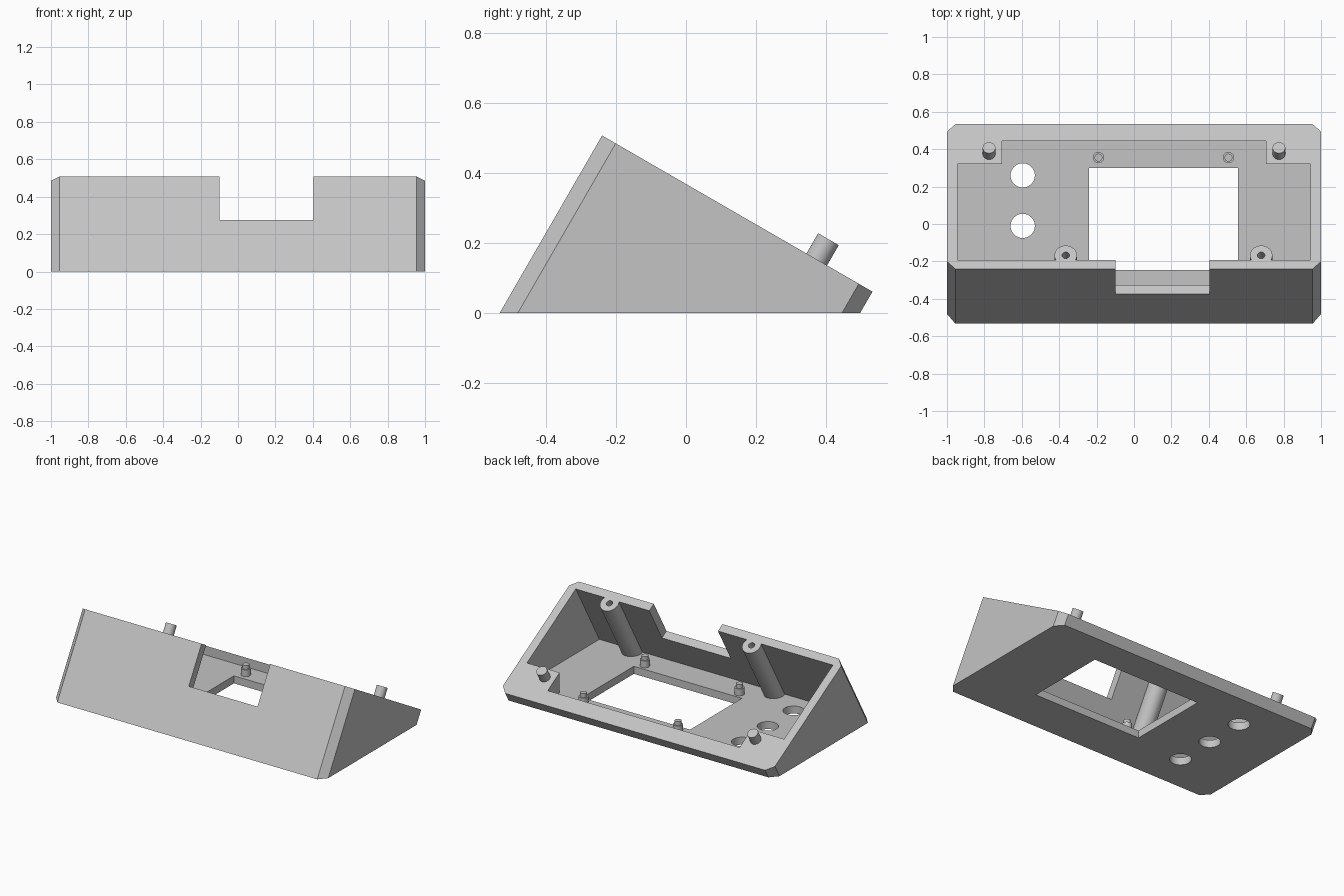
import bpy, bmesh, math
from mathutils import Matrix, Vector

cube = bpy.data.objects.get("Cube")
if cube:
    bpy.data.objects.remove(cube, do_unlink=True)

grey = bpy.data.materials.new("light grey")
grey.diffuse_color = (0.55, 0.55, 0.55, 1)
grey.use_nodes = True
grey.node_tree.nodes["Principled BSDF"].inputs["Base Color"].default_value = (0.55, 0.55, 0.55, 1)

# Tilted frame: origin on the top front edge, local y down the slope, local z out of it
TILT = Matrix.Translation((0, -0.24, 0.507)) @ Matrix.Rotation(math.radians(-30), 4, "X")
FLAT = Matrix.Identity(4)
WALL, FLOOR, SLOPE = 0.055, 0.05, 0.893


def prism(name, outline, low, high, frame=FLAT, cut=None):
    """Extrude an xy outline; cut = (point, normal) removes the side the normal points to."""
    bm = bmesh.new()
    base = bm.faces.new([bm.verts.new((x, y, low)) for x, y in outline])
    top = bmesh.ops.extrude_face_region(bm, geom=[base])["geom"]
    bmesh.ops.translate(bm, vec=(0, 0, high - low),
                        verts=[v for v in top if isinstance(v, bmesh.types.BMVert)])
    bm.transform(frame)
    if cut:
        bmesh.ops.bisect_plane(bm, geom=bm.verts[:] + bm.edges[:] + bm.faces[:],
                               plane_co=cut[0], plane_no=cut[1], clear_outer=True)
        bmesh.ops.holes_fill(bm, edges=[e for e in bm.edges if e.is_boundary])
    bmesh.ops.recalc_face_normals(bm, faces=bm.faces)
    mesh = bpy.data.meshes.new(name)
    bm.to_mesh(mesh)
    bm.free()
    mesh.materials.append(grey)
    obj = bpy.data.objects.new(name, mesh)
    bpy.context.collection.objects.link(obj)
    return obj


def rect(x0, x1, y0, y1):
    return [(x0, y0), (x1, y0), (x1, y1), (x0, y1)]


def circle(x, y, r, sides=32):
    angles = [2 * math.pi * i / sides for i in range(sides)]
    return [(x + r * math.cos(a), y + r * math.sin(a)) for a in angles]


def carve(obj, cutter):
    cutter.hide_render = True
    mod = obj.modifiers.new("cut", "BOOLEAN")
    mod.operation, mod.solver, mod.object = "DIFFERENCE", "EXACT", cutter
    bpy.context.view_layer.objects.active = obj
    bpy.ops.object.modifier_apply(modifier=mod.name)
    bpy.data.objects.remove(cutter, do_unlink=True)


def smooth(obj):
    bpy.ops.object.select_all(action="DESELECT")
    obj.select_set(True)
    bpy.context.view_layer.objects.active = obj
    bpy.ops.object.shade_smooth_by_angle(angle=math.radians(30))


# Wedge shell with chamfered corners, flat on the ground
c = 0.045
half = [(1 - c, 0), (1, c), (1, SLOPE - c), (1 - c, SLOPE)]
outline = half + [(-x, y) for x, y in reversed(half)]
shell = prism("case_shell", outline, -0.9, 0, TILT, ((0, 0, 0), (0, 0, -1)))

# Hollow interior, leaving solid blocks in the back corners
side = [(0.945, -0.8), (0.945, 0.32), (0.705, 0.32), (0.705, 0.445)]
inner = side + [(-x, y) for x, y in reversed(side)]
slope_dir = TILT.to_3x3() @ Vector((0, 1, 0))
carve(shell, prism("cavity_cutter", inner, FLOOR, 1, FLAT,
                   (TILT @ Vector((0, WALL, 0)), -slope_dir)))

# Front wall notch, display opening and three button holes
carve(shell, prism("notch_cutter", rect(-0.1, 0.405, -0.1, 0.09), -0.268, 0.2, TILT))
carve(shell, prism("opening_cutter", rect(-0.24, 0.555, -0.245, 0.3), -0.1, FLOOR + 0.02))
for y in (0.26, -0.01, -0.28):
    carve(shell, prism("hole_cutter", circle(-0.595, y, 0.065), -0.1, FLOOR + 0.02))
smooth(shell)

# Tall screw posts against the front wall
for label, x in (("right", -0.365), ("left", 0.68)):
    post = prism(label + "_screw_post", circle(x, 0.084, 0.06), -0.8, 0, TILT,
                 ((0, 0, FLOOR - 0.02), (0, 0, -1)))
    carve(post, prism("screw_cutter", circle(x, 0.084, 0.02), -0.25, 0.1, TILT))
    smooth(post)

# Locating pins on the back corner blocks
for label, x in (("right", -0.775), ("left", 0.775)):
    smooth(prism(label + "_locating_pin", circle(x, 0.709, 0.034), -0.02, 0.067, TILT))

# Stepped board pegs around the opening
for x in (-0.19, 0.505):
    for y in (-0.29, 0.355):
        smooth(prism("board_peg_base", circle(x, y, 0.03), FLOOR - 0.01, FLOOR + 0.045))
        smooth(prism("board_peg_tip", circle(x, y, 0.021), FLOOR + 0.04, FLOOR + 0.07))
